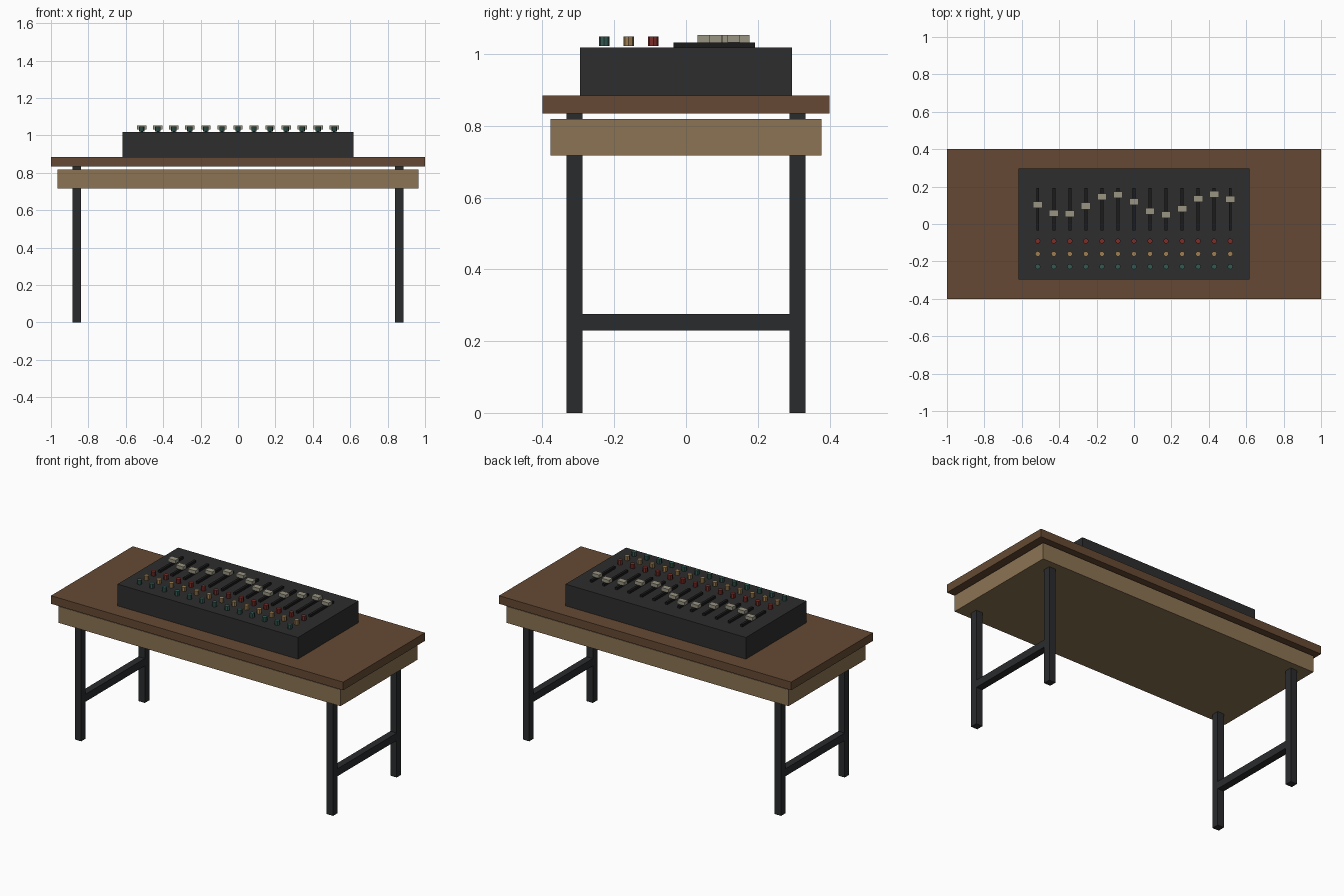
import bpy
import math

cube = bpy.data.objects.get("Cube")
if cube:
    bpy.data.objects.remove(cube, do_unlink=True)


def material(name, rgb):
    """Flat material from display-space 0-255 values, stored as linear."""
    lin = [((c / 255 + 0.055) / 1.055) ** 2.4 for c in rgb]
    mat = bpy.data.materials.new(name)
    mat.use_nodes = True
    mat.diffuse_color = (*lin, 1)
    mat.node_tree.nodes["Principled BSDF"].inputs["Base Color"].default_value = (*lin, 1)
    return mat


brown = material("brown wood", (101, 73, 51))
tan = material("light wood", (139, 115, 83))
steel = material("dark steel", (42, 43, 45))
casing = material("charcoal casing", (45, 45, 45))
slot_black = material("slot black", (27, 27, 28))
ivory = material("ivory cap", (153, 149, 131))
red = material("red knob", (124, 45, 39))
ochre = material("ochre knob", (158, 126, 82))
green = material("green knob", (52, 90, 82))


def box(name, mat, x, y, z):
    """Box from (min, max) pairs along each axis."""
    centre = [(a + b) / 2 for a, b in (x, y, z)]
    bpy.ops.mesh.primitive_cube_add(size=1, location=centre)
    ob = bpy.context.object
    ob.name = name
    ob.scale = [b - a for a, b in (x, y, z)]
    bpy.ops.object.transform_apply(location=False, rotation=False, scale=True)
    ob.data.materials.append(mat)
    return ob


def span(centre, size):
    return (centre - size / 2, centre + size / 2)


# Table
TOP = 0.884
box("table_top", brown, (-1, 1), (-0.4, 0.4), (0.834, TOP))
box("table_apron", tan, (-0.965, 0.965), (-0.377, 0.377), (0.717, 0.819))
for side, sx in (("left", 1), ("right", -1)):
    for end, sy in (("front", -1), ("back", 1)):
        box(f"{end}_{side}_leg", steel, span(sx * 0.862, 0.044),
            span(sy * 0.311, 0.044), (0, 0.834))
    box(f"{side}_leg_brace", steel, span(sx * 0.862, 0.044),
        (-0.289, 0.289), (0.229, 0.275))

# Mixing console body
DECK = 1.018
box("console_body", casing, (-0.617, 0.617), (-0.296, 0.296), (TOP, DECK))

# Thirteen channel strips: a fader with its cap, and three knobs
for i in range(13):
    x = (i - 6) * 0.0857
    n = i + 1
    box(f"fader_track_{n}", slot_black, span(x, 0.015), (-0.035, 0.193), (DECK, 1.032))
    cap_y = 0.104 - 0.055 * math.sin(i)
    box(f"fader_cap_{n}", ivory, span(x, 0.05), span(cap_y, 0.035), (1.032, 1.053))
    for name, mat, y in (("green", green, -0.228), ("ochre", ochre, -0.16),
                         ("red", red, -0.091)):
        bpy.ops.mesh.primitive_cylinder_add(vertices=8, radius=0.0145, depth=0.027,
                                            location=(x, y, 1.0355))
        knob = bpy.context.object
        knob.name = f"{name}_knob_{n}"
        knob.data.materials.append(mat)
